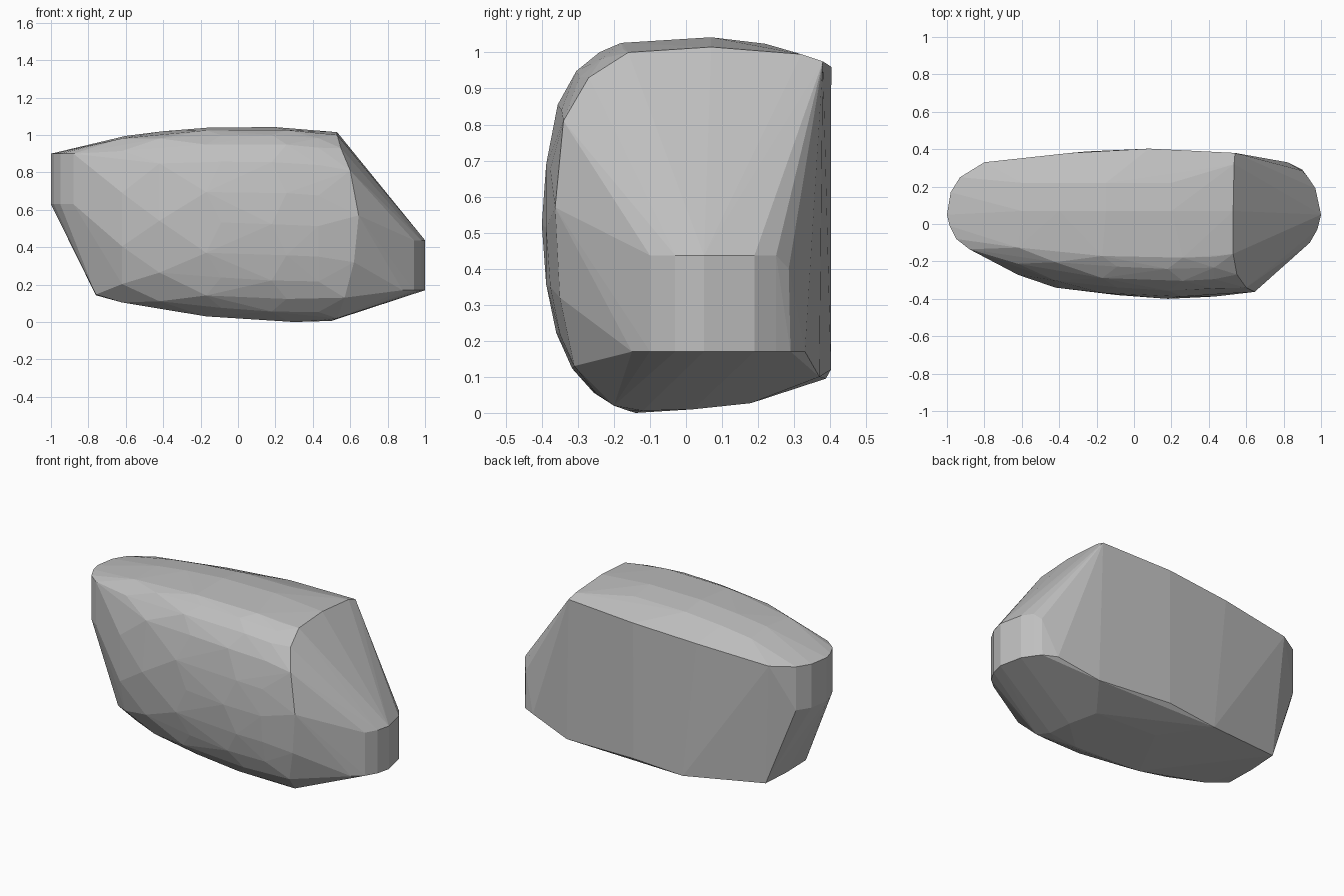
import bpy, bmesh, math

pts = []

# vertical end walls: plan outline, lower and upper height
def wall(outline, z0, z1):
    for x, y in outline:
        pts.extend([(x, y, z0), (x, y, z1)])

wall([(-.88, -.135), (-.95, -.08), (-.985, -.01), (-1, .05), (-.98, .17), (-.93, .25)], .63, .9)
wall([(.94, -.1), (.98, -.03), (1, .05), (.97, .19), (.93, .25)], .17, .437)
pts += [(.88, -.15, .17), (.9, .29, .17), (.82, .33, .17), (.9, .285, .4)]

# domed front: each section has x, depth, bottom and top height
ARC = [(.45, .985), (.6, .96), (.76, .91), (.89, .82), (.97, .66), (1, .5),
       (.97, .34), (.9, .21), (.79, .115), (.64, .05), (.42, .005)]
SECTIONS = [(-.6, .28, .1, .995), (-.4, .34, .063, 1.02), (-.15, .38, .025, 1.04),
            (.2, .4, .004, 1.042), (.43, .388, .002, 1.024)]
for i, (x, d, z0, z1) in enumerate(SECTIONS):
    for j, (fy, fz) in enumerate(ARC):
        dx = .06 if (i + j) % 2 else -.02       # stagger the facets
        if i == len(SECTIONS) - 1:
            dx = 0
        pts.append((x + dx, -fy * d, z0 + fz * (z1 - z0)))
    # crown of the top
    pts += [(x, .07, z1), (x, .22, z1 - .018)]

# edge of the sloping right-hand cut
pts += [(.53, .07, 1.015), (.53, -.16, 1.0), (.55, -.27, .93), (.6, -.34, .81),
        (.645, -.363, .57), (.62, -.35, .32), (.57, -.31, .13), (.53, -.2, .02),
        (.535, .32, .995)]

# nearly flat back: top edge and bottom edge
pts += [(-.8, .33, .9), (-.34, .38, .935), (.08, .403, .96), (.54, .38, .975),
        (-.75, .29, .145), (-.25, .388, .095), (.08, .402, .12), (.56, .37, .1)]

# underside
pts += [(-.76, -.09, .147), (-.76, .1, .143), (.3, -.14, 0), (.5, -.12, .006),
        (.48, .02, .01), (.42, .18, .027), (0, .18, .045)]

bm = bmesh.new()
for p in pts:
    bm.verts.new(p)
bmesh.ops.convex_hull(bm, input=bm.verts[:])
bmesh.ops.delete(bm, geom=[v for v in bm.verts if not v.link_faces], context='VERTS')
bmesh.ops.dissolve_limit(bm, angle_limit=math.radians(1.5), verts=bm.verts[:], edges=bm.edges[:])
bmesh.ops.recalc_face_normals(bm, faces=bm.faces[:])

mesh = bpy.data.meshes.new("rock")
bm.to_mesh(mesh)
bm.free()
grey = bpy.data.materials.new("stone grey")
grey.diffuse_color = (.52, .52, .52, 1)
mesh.materials.append(grey)
bpy.context.collection.objects.link(bpy.data.objects.new("rock", mesh))
